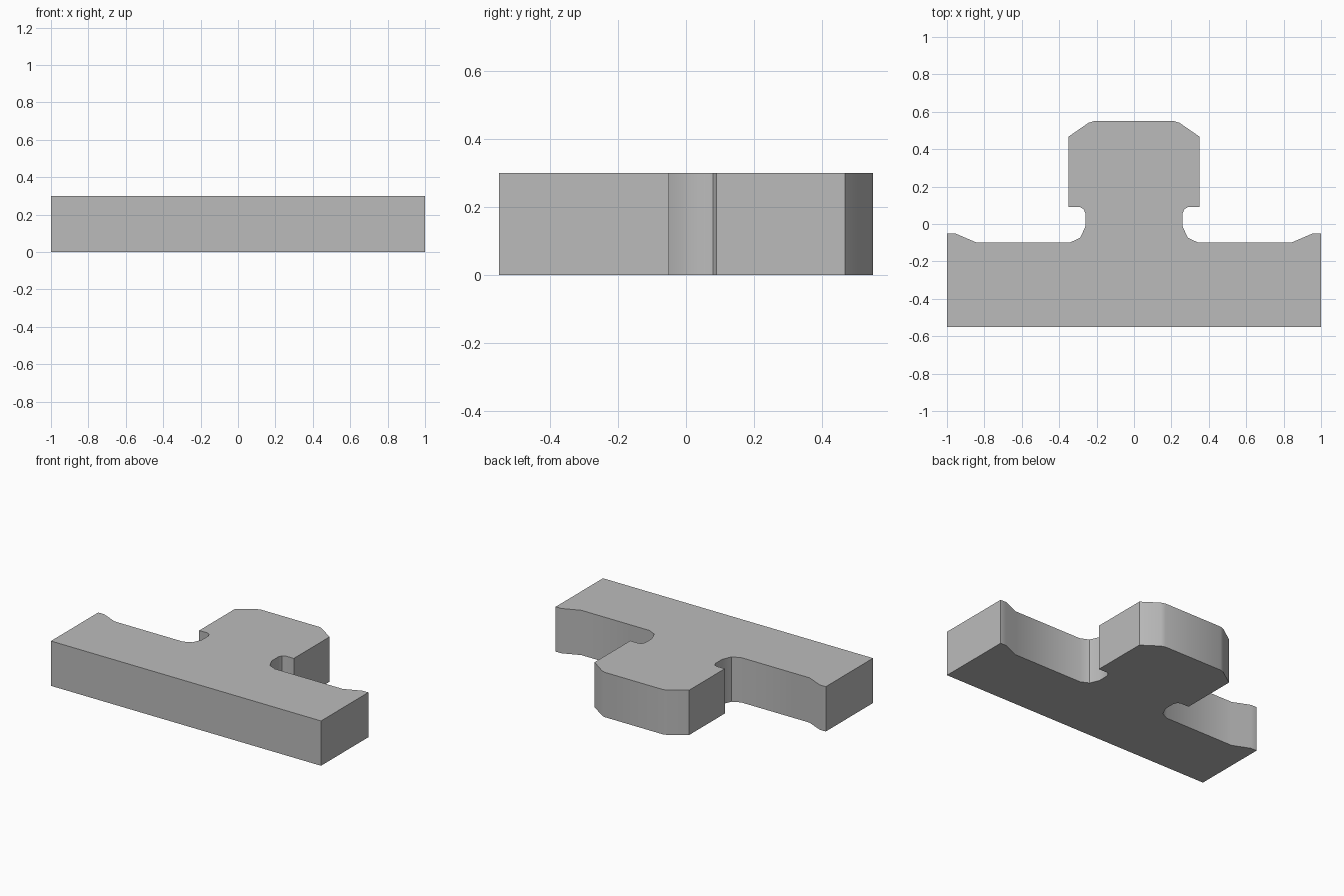
import bpy, bmesh, math

cube = bpy.data.objects.get("Cube")
if cube:
    bpy.data.objects.remove(cube, do_unlink=True)

HEIGHT = 0.3

# Single grey material
grey = bpy.data.materials.new("plain_grey")
grey.use_nodes = True
colour = (0.5, 0.5, 0.5, 1)
grey.diffuse_color = colour
grey.node_tree.nodes["Principled BSDF"].inputs["Base Color"].default_value = colour

# Left half of the plan outline, from the front corner round to the back
half = [
    (1, -0.55), (1, -0.05), (0.957, -0.05), (0.845, -0.098),   # bar and raised tip
    (0.34, -0.098), (0.287, -0.073), (0.26, -0.013),           # neck fillet
    (0.26, 0.058), (0.27, 0.08), (0.288, 0.09),                # notch
    (0.35, 0.09), (0.35, 0.467), (0.243, 0.541), (0.215, 0.55),  # chamfered head
]
outline = half + [(-x, y) for x, y in reversed(half)]

# Extrude the outline upward
bm = bmesh.new()
base = bm.faces.new([bm.verts.new((x, y, 0)) for x, y in outline])
result = bmesh.ops.extrude_face_region(bm, geom=[base], use_keep_orig=True)
top = [v for v in result["geom"] if isinstance(v, bmesh.types.BMVert)]
bmesh.ops.translate(bm, verts=top, vec=(0, 0, HEIGHT))
bmesh.ops.recalc_face_normals(bm, faces=bm.faces)
mesh = bpy.data.meshes.new("t_shaped_block")
bm.to_mesh(mesh)
bm.free()
mesh.materials.append(grey)

block = bpy.data.objects.new("t_shaped_block", mesh)
bpy.context.collection.objects.link(block)
bpy.ops.object.select_all(action="DESELECT")
block.select_set(True)
bpy.context.view_layer.objects.active = block
bpy.ops.object.shade_smooth_by_angle(angle=math.radians(30))
